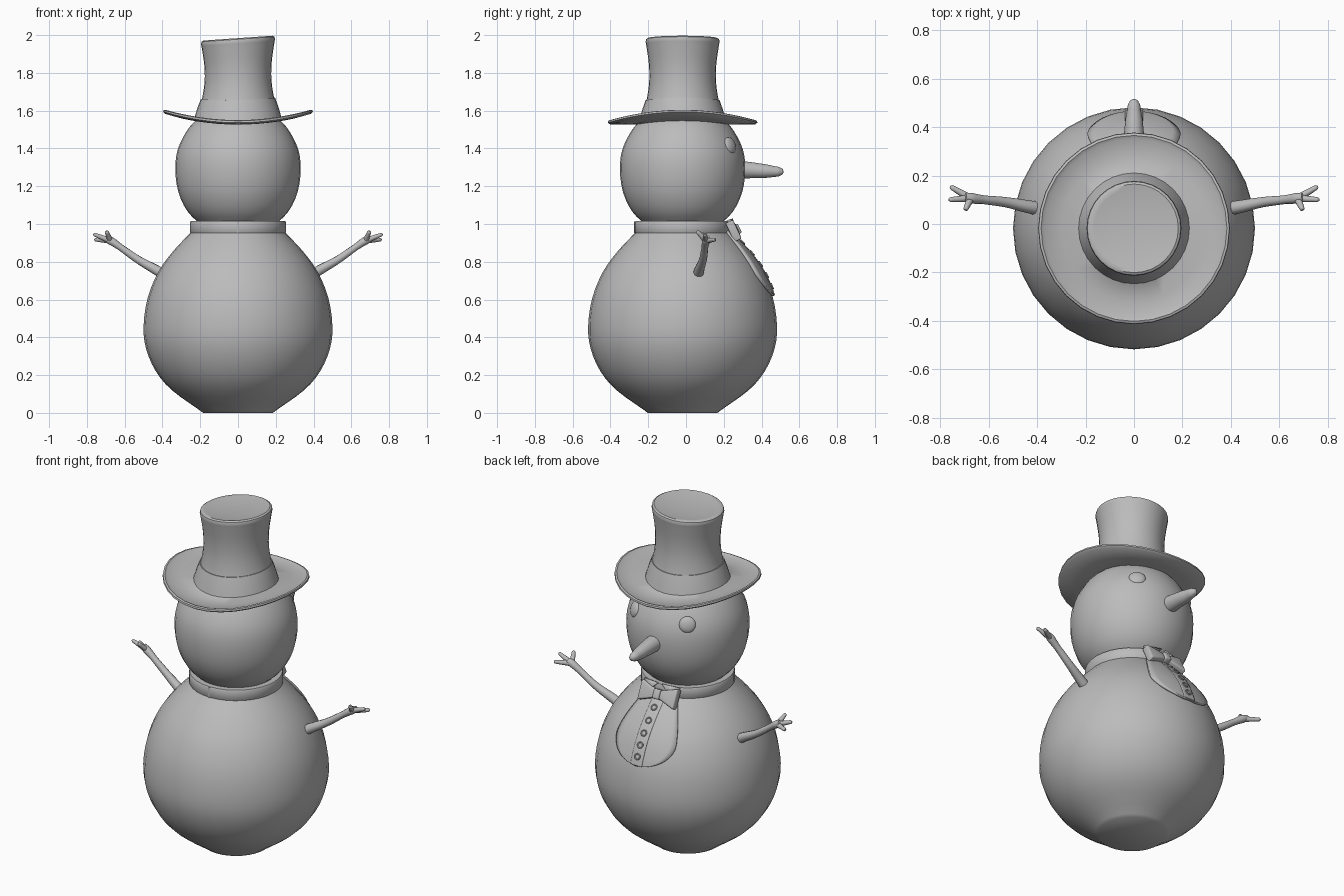
import bpy, bmesh, math
from mathutils import Vector, Matrix

if "Cube" in bpy.data.objects:
    bpy.data.objects.remove(bpy.data.objects["Cube"])

CY = -0.018    # depth of the body axis
SEG = 32

grey = bpy.data.materials.new("plain_grey")
grey.use_nodes = True
grey.diffuse_color = (0.5, 0.5, 0.5, 1)
grey.node_tree.nodes["Principled BSDF"].inputs["Base Color"].default_value = (0.5, 0.5, 0.5, 1)


def smooth(obj, angle=40):
    bpy.ops.object.select_all(action='DESELECT')
    obj.select_set(True)
    bpy.context.view_layer.objects.active = obj
    bpy.ops.object.shade_smooth_by_angle(angle=math.radians(angle))


def finish(name, bm, angle=40):
    bmesh.ops.remove_doubles(bm, verts=bm.verts, dist=0.0001)
    bmesh.ops.recalc_face_normals(bm, faces=bm.faces)
    mesh = bpy.data.meshes.new(name)
    bm.to_mesh(mesh)
    bm.free()
    mesh.materials.append(grey)
    obj = bpy.data.objects.new(name, mesh)
    bpy.context.collection.objects.link(obj)
    smooth(obj, angle)
    return obj


def spline(points, steps=3):
    """Catmull-Rom curve through (radius, z) points."""
    p = [Vector(q) for q in points]
    p = [2 * p[0] - p[1]] + p + [2 * p[-1] - p[-2]]
    out = []
    for a, b, c, d in zip(p, p[1:], p[2:], p[3:]):
        for i in range(steps):
            t = i / steps
            out.append(0.5 * (2 * b + (c - a) * t + (2 * a - 5 * b + 4 * c - d) * t ** 2
                              + (3 * b - a - 3 * c + d) * t ** 3))
    return out + [p[-2]]


def grid_faces(bm, rows, wrap=False):
    for a, b in zip(rows, rows[1:]):
        n = len(a)
        for i in range(n if wrap else n - 1):
            j = (i + 1) % n
            bm.faces.new((a[i], a[j], b[j], b[i]))


def lathe(name, profile, cy=CY, bend=None, seg=SEG, angle=40, matrix=None):
    bm = bmesh.new()
    rows = []
    for r, z in profile:
        row = []
        for i in range(seg):
            a = math.tau * i / seg
            co = Vector((r * math.cos(a), r * math.sin(a), z))
            if bend:
                co.z += bend(co)
            row.append(bm.verts.new(co + Vector((0, cy, 0))))
        rows.append(row)
    grid_faces(bm, rows, wrap=True)
    if matrix:
        bm.transform(matrix)
    return finish(name, bm, angle)


def tube(name, points, sides=3):
    """Tapered tube through (x, y, z, radius) points."""
    cu = bpy.data.curves.new(name, 'CURVE')
    cu.dimensions = '3D'
    cu.bevel_depth = 1
    cu.bevel_resolution = sides
    cu.resolution_u = 5
    cu.use_fill_caps = True
    sp = cu.splines.new('BEZIER')
    sp.bezier_points.add(len(points) - 1)
    for bp, (x, y, z, r) in zip(sp.bezier_points, points):
        bp.co, bp.radius = (x, y, z), r
        bp.handle_left_type = bp.handle_right_type = 'AUTO'
    obj = bpy.data.objects.new(name, cu)
    bpy.context.collection.objects.link(obj)
    bpy.ops.object.select_all(action='DESELECT')
    obj.select_set(True)
    bpy.context.view_layer.objects.active = obj
    bpy.ops.object.convert(target='MESH')
    obj = bpy.context.object
    obj.data.materials.clear()
    obj.data.materials.append(grey)
    smooth(obj, 60)


# Snow body and head
body = spline([(0.2, 0.012), (0.35, 0.12), (0.435, 0.22), (0.487, 0.34), (0.5, 0.46), (0.478, 0.61),
               (0.42, 0.75), (0.34, 0.86), (0.25, 0.955), (0.19, 1.02)])
lathe("body", [(0, 0), (0.185, 0)] + body)
lathe("head", spline([(0.19, 0.99), (0.267, 1.066), (0.316, 1.17), (0.332, 1.29), (0.319, 1.395),
                      (0.273, 1.49), (0.22, 1.55), (0.13, 1.61), (0, 1.635)]))


def body_radius(z):
    for a, b in zip(body, body[1:]):
        if a.y <= z <= b.y:
            return a.x + (b.x - a.x) * (z - a.y) / (b.y - a.y)
    return body[-1].x


# Hat: saddle-bent brim, tilted crown
def hat_bend(co):
    rise = min(max((co.z - 1.55) / 0.43, 0), 1)
    return 0.37 * co.x ** 2 * (1 - rise) + 0.07 * co.x * rise


brim = [(0.19, 1.528), (0.3, 1.526), (0.385, 1.528), (0.396, 1.536), (0.394, 1.546), (0.384, 1.55),
        (0.37, 1.543), (0.3, 1.542), (0.228, 1.55)]
crown = spline([(0.222, 1.556), (0.205, 1.61), (0.19, 1.66), (0.177, 1.75), (0.178, 1.84),
                (0.19, 1.93), (0.196, 1.965)])
top = [(0.193, 1.978), (0.183, 1.984), (0.165, 1.981), (0.1, 1.972), (0, 1.97)]
lathe("top_hat", brim + crown + top, bend=hat_bend)
lathe("hat_band", [(0.215, 1.55), (0.229, 1.55), (0.212, 1.61), (0.196, 1.655), (0.185, 1.655)], bend=hat_bend)

# Collar band, with a fine seam at the back
lathe("collar_band", [(0.21, 0.952), (0.25, 0.95), (0.254, 0.956), (0.254, 1.008), (0.25, 1.015), (0.2, 1.015)])
bm = bmesh.new()
bmesh.ops.create_cube(bm, size=1, matrix=Matrix.Translation((0, CY - 0.253, 0.983))
                      @ Matrix.Diagonal((0.008, 0.006, 0.062, 1)))
finish("collar_seam", bm)

# Carrot nose
tube("nose", [(0, 0.24, 1.288, 0.052), (0, 0.34, 1.285, 0.044), (0, 0.42, 1.28, 0.037),
              (0, 0.49, 1.277, 0.026), (0, 0.511, 1.277, 0.016), (0, 0.517, 1.277, 0.003)], 5)

# Eyes, arms, fingers and collar points on both sides
for side, s in (("left", 1), ("right", -1)):
    bm = bmesh.new()
    bmesh.ops.create_uvsphere(bm, u_segments=20, v_segments=12, radius=0.046)
    out = Vector((s * 0.56, 0.78, 0.27))
    bm.transform(Matrix.Translation((s * 0.172, 0.232, 1.415))
                 @ out.to_track_quat('Z', 'Y').to_matrix().to_4x4() @ Matrix.Diagonal((1, 1, 0.45, 1)))
    finish(side + "_eye", bm, 60)

    tube(side + "_arm", [(s * 0.34, 0.055, 0.7, 0.031), (s * 0.43, 0.07, 0.755, 0.027),
                         (s * 0.53, 0.09, 0.812, 0.021), (s * 0.62, 0.1, 0.875, 0.018),
                         (s * 0.675, 0.107, 0.912, 0.022), (s * 0.7, 0.112, 0.925, 0.017)])
    for i, tip in enumerate([(0.697, 0.058, 0.962), (0.766, 0.1, 0.947), (0.76, 0.155, 0.918)]):
        start, end = Vector((s * 0.675, 0.106, 0.911)), Vector((s * tip[0], tip[1], tip[2]))
        mid = start.lerp(end, 0.5)
        tube(f"{side}_finger_{i + 1}", [(*start, 0.016), (*mid, 0.013), (*start.lerp(end, 0.93), 0.01), (*end, 0.004)])

    bm = bmesh.new()
    corners = [(0.012, 0.238, 1.025), (0.115, 0.215, 1.018), (0.07, 0.25, 0.965)]
    bm.faces.new([bm.verts.new((s * x, y, z)) for x, y, z in corners])
    flap = finish(side + "_collar_point", bm)
    flap.modifiers.new("thickness", 'SOLIDIFY').thickness = 0.012


# Shirt front wrapped over the body
def wrapped(name, z0, z1, width, lift, thickness):
    bm = bmesh.new()
    rows = []
    for i in range(25):
        z = z0 + (z1 - z0) * (i / 24) ** 1.6
        r = body_radius(z) + lift
        row = []
        for j in range(13):
            x = width(z) * (j / 6 - 1)
            row.append(bm.verts.new((x, CY + math.sqrt(r * r - x * x), z)))
        rows.append(row)
    grid_faces(bm, rows)
    obj = finish(name, bm)
    mod = obj.modifiers.new("thickness", 'SOLIDIFY')
    mod.thickness, mod.offset = thickness, 0


def bib_width(z):
    if z < 0.74:
        return 0.19 * math.sqrt(max(1 - ((0.74 - z) / 0.12) ** 2, 0.0001))
    return 0.19 - 0.11 * ((z - 0.74) / 0.24) ** 1.5


wrapped("shirt_front", 0.62, 0.98, bib_width, 0.004, 0.014)
wrapped("button_strip", 0.624, 0.97, lambda z: min(0.036, bib_width(z)), 0.011, 0.008)

# Buttons with raised rims
for i in range(5):
    z = 0.67 + 0.058 * i
    slope = (body_radius(z - 0.02) - body_radius(z + 0.02)) / 0.04
    place = (Matrix.Translation((0, CY + body_radius(z) + 0.013, z))
             @ Vector((0, 1, slope)).to_track_quat('Z', 'Y').to_matrix().to_4x4())
    lathe(f"button_{i + 1}", [(0, -0.004), (0.018, -0.004), (0.019, 0.005), (0.016, 0.008), (0.012, 0.004), (0, 0.004)],
          cy=0, seg=14, matrix=place)

# Bow tie: two flared loops and a knot, leaning back with the chest
lean = Matrix.Translation((0, 0.262, 0.968)) @ Matrix.Rotation(math.radians(25), 4, 'X')
for name, s in (("left_bow_loop", 1), ("right_bow_loop", -1), ("bow_knot", 0)):
    bm = bmesh.new()
    bmesh.ops.create_cube(bm, size=1)
    for v in bm.verts:
        if s:
            flare = v.co.x * s > 0
            v.co = (s * (0.118 if flare else 0.008), v.co.y * (0.045 if flare else 0.03) - 0.012 * flare,
                    v.co.z * (0.115 if flare else 0.04))
        else:
            v.co = (v.co.x * 0.042, v.co.y * 0.05, v.co.z * 0.055)
    bmesh.ops.bevel(bm, geom=bm.edges[:], offset=0.009, segments=3, affect='EDGES', profile=0.5)
    bm.transform(lean)
    finish(name, bm, 60)
